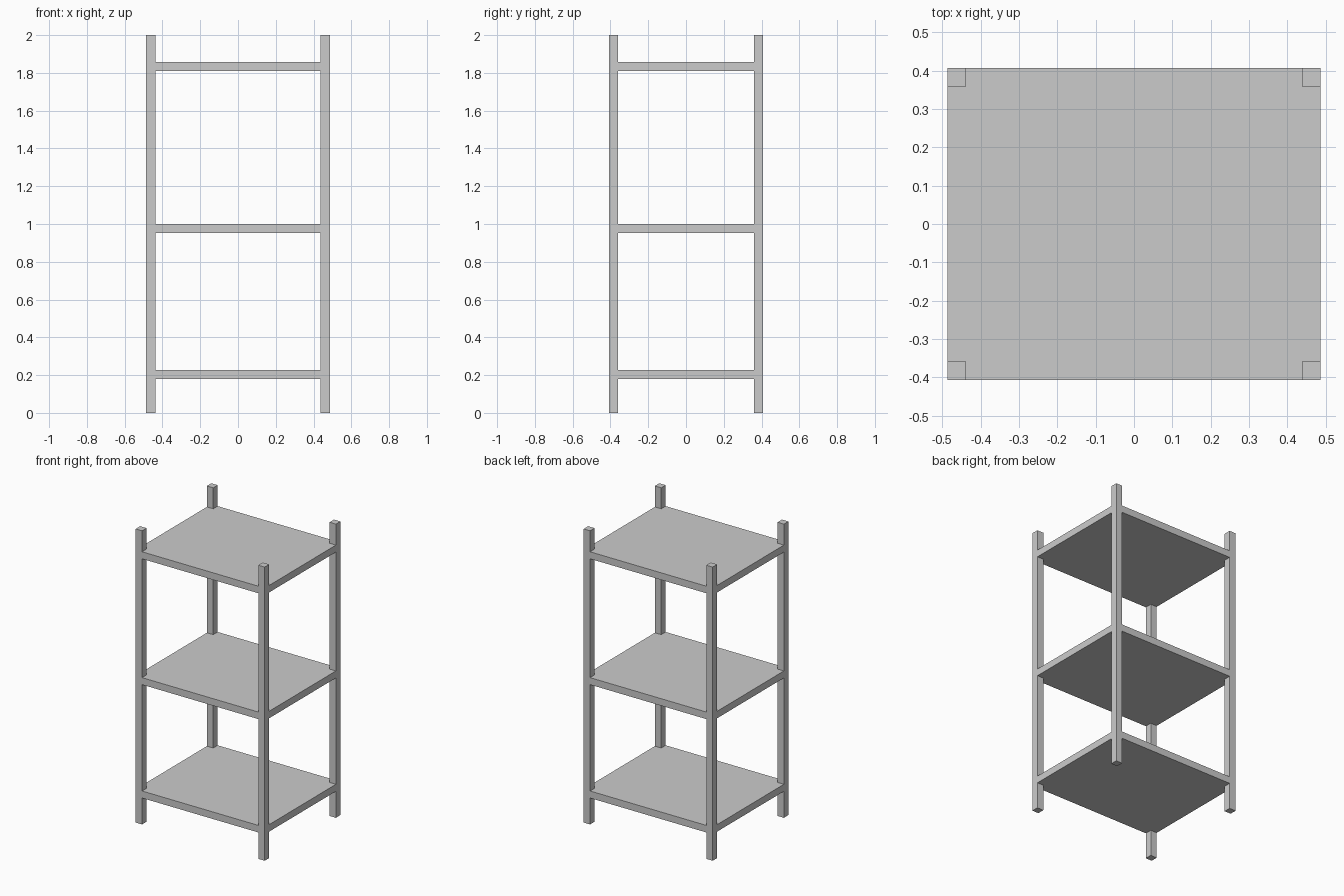
import bpy, bmesh

if "Cube" in bpy.data.objects:
    bpy.data.objects.remove(bpy.data.objects["Cube"])

X, Y, H = 0.486, 0.407, 2.0   # half width, half depth, height
T = 0.048                     # leg and shelf thickness


def prism(name, outline, z0, z1):
    bm = bmesh.new()
    face = bm.faces.new([bm.verts.new((x, y, z0)) for x, y in outline])
    top = bmesh.ops.extrude_face_region(bm, geom=[face])["geom"]
    verts = [v for v in top if isinstance(v, bmesh.types.BMVert)]
    bmesh.ops.translate(bm, verts=verts, vec=(0, 0, z1 - z0))
    bmesh.ops.recalc_face_normals(bm, faces=bm.faces)
    mesh = bpy.data.meshes.new(name)
    bm.to_mesh(mesh)
    bm.free()
    obj = bpy.data.objects.new(name, mesh)
    bpy.context.collection.objects.link(obj)
    return obj


# Four corner legs
for sy, row in ((-1, "front"), (1, "back")):
    for sx, side in ((-1, "left"), (1, "right")):
        xo, xi, yo, yi = sx * X, sx * (X - T), sy * Y, sy * (Y - T)
        prism(f"{row}_{side}_leg", [(xo, yo), (xi, yo), (xi, yi), (xo, yi)], 0, H)

# Shelves with corners notched around the legs
a, b = X - T, Y - T
shelf = [(-a, -Y), (a, -Y), (a, -b), (X, -b), (X, b), (a, b),
         (a, Y), (-a, Y), (-a, b), (-X, b), (-X, -b), (-a, -b)]
for name, z in (("bottom_shelf", 0.18), ("middle_shelf", 0.952), ("top_shelf", 1.809)):
    prism(name, shelf, z, z + T)
